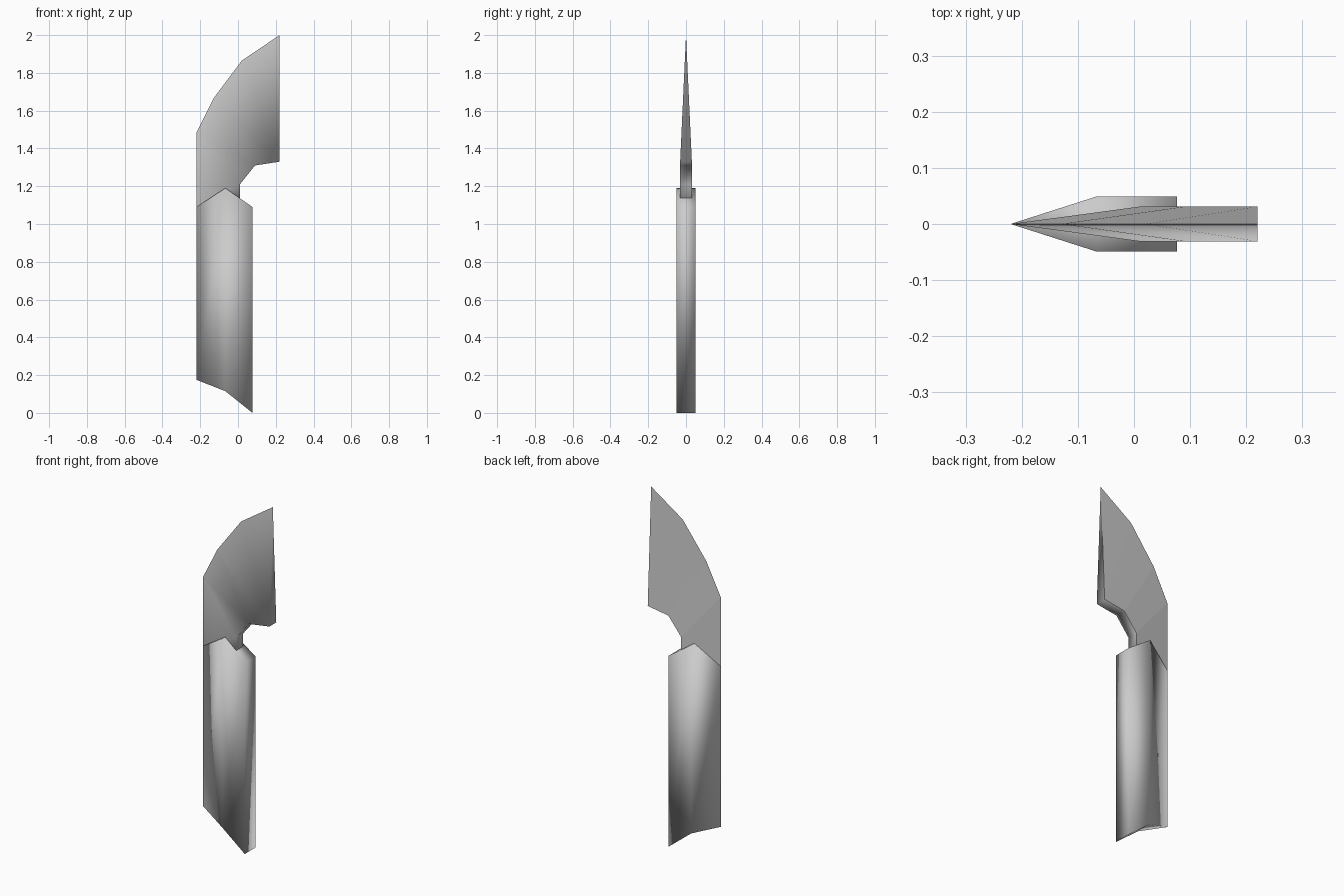
import bpy

cube = bpy.data.objects.get("Cube")
if cube:
    bpy.data.objects.remove(cube, do_unlink=True)

# One plain grey for the whole knife
grey = bpy.data.materials.new("plain grey")
grey.use_nodes = True
colour = (0.6, 0.6, 0.6, 1)
grey.diffuse_color = colour
grey.node_tree.nodes["Principled BSDF"].inputs["Base Color"].default_value = colour


def make_part(name, verts, faces):
    mesh = bpy.data.meshes.new(name)
    mesh.from_pydata(verts, [], faces)
    mesh.materials.append(grey)
    obj = bpy.data.objects.new(name, mesh)
    bpy.context.collection.objects.link(obj)
    mesh.shade_smooth()
    return obj


# Handle: wedge section along x, given as (x, half width, bottom, top)
stations = [(-0.22, 0, 0.175, 1.09), (-0.067, 0.049, 0.115, 1.19),
            (0.077, 0.049, 0, 1.09)]
ring = [(stations[0], 0), (stations[1], -1), (stations[2], -1),
        (stations[2], 1), (stations[1], 1)]
n = len(ring)
verts = [(s[0], side * s[1], s[2]) for s, side in ring]
verts += [(s[0], side * s[1], s[3]) for s, side in ring]
faces = [(i, (i + 1) % n, (i + 1) % n + n, i + n) for i in range(n)]
caps = [(0, 1, 4), (1, 2, 3, 4)]
faces += [tuple(i + n for i in cap) for cap in caps]
faces += [tuple(reversed(cap)) for cap in caps]
make_part("handle", verts, faces)

# Blade: thin cutting edge joined to a thick spine on both sides, as (x, z)
edge = [(-0.22, 1.09), (-0.22, 1.485), (-0.13, 1.665), (0.02, 1.865), (0.22, 2)]
spine = [(0.01, 1.13), (0.01, 1.21), (0.09, 1.31), (0.22, 1.33)]
half = 0.031
ne, ns = len(edge), len(spine)
verts = [(x, 0, z) for x, z in edge]
verts += [(x, -half, z) for x, z in spine] + [(x, half, z) for x, z in spine]
front, back = ne, ne + ns
faces = []
for i in range(ns - 1):
    faces.append((i, front + i, front + i + 1, i + 1))
    faces.append((i, i + 1, back + i + 1, back + i))
    faces.append((front + i, back + i, back + i + 1, front + i + 1))
tip, last = ne - 1, ns - 1
faces += [(tip - 1, front + last, tip), (tip - 1, tip, back + last),
          (front + last, back + last, tip), (0, back, front)]
blade = make_part("blade", verts, faces)

# The back of the blade is flat shaded
for poly in blade.data.polygons:
    poly.use_smooth = poly.normal.y < 0.5
